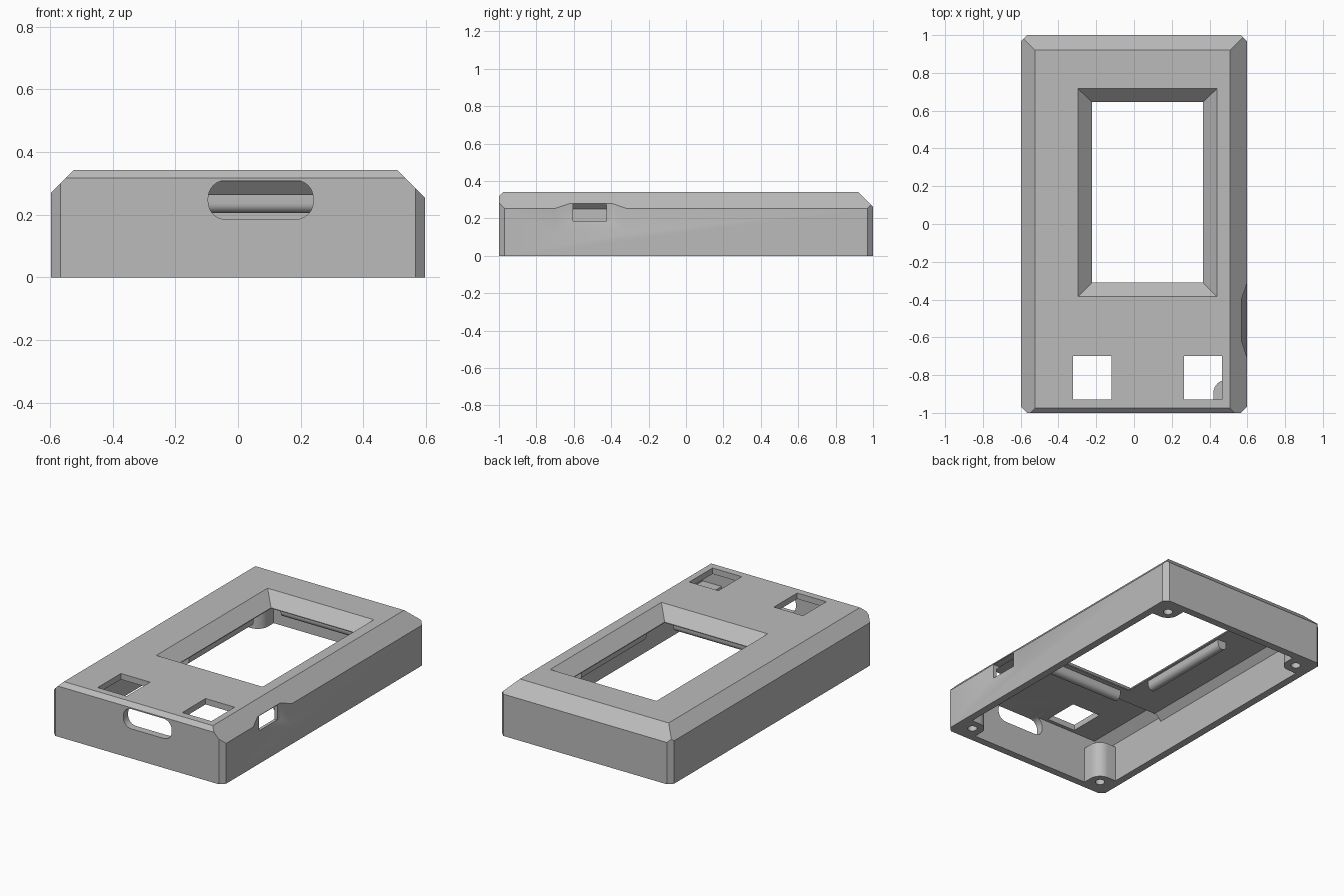
import bpy, bmesh
from math import sin, cos, pi
from mathutils import Vector

cube = bpy.data.objects.get("Cube")
if cube:
    bpy.data.objects.remove(cube, do_unlink=True)

grey = bpy.data.materials.new("plain grey")
grey.use_nodes = True
COLOUR = (0.5, 0.5, 0.5, 1)
grey.diffuse_color = COLOUR
grey.node_tree.nodes["Principled BSDF"].inputs["Base Color"].default_value = COLOUR


def hull(name, points):
    """Convex solid around a set of points."""
    bm = bmesh.new()
    for p in points:
        bm.verts.new(p)
    res = bmesh.ops.convex_hull(bm, input=bm.verts)
    loose = {v for v in res["geom_interior"] + res["geom_unused"]
             if isinstance(v, bmesh.types.BMVert)}
    bmesh.ops.delete(bm, geom=list(loose), context="VERTS")
    bmesh.ops.dissolve_limit(bm, angle_limit=0.01, verts=bm.verts, edges=bm.edges)
    bmesh.ops.recalc_face_normals(bm, faces=bm.faces)
    mesh = bpy.data.meshes.new(name)
    bm.to_mesh(mesh)
    bm.free()
    mesh.materials.append(grey)
    ob = bpy.data.objects.new(name, mesh)
    bpy.context.collection.objects.link(ob)
    return ob


def rect(x0, x1, y0, y1, z):
    return [(x, y, z) for x in (x0, x1) for y in (y0, y1)]


def box(name, x0, x1, y0, y1, z0, z1):
    return hull(name, rect(x0, x1, y0, y1, z0) + rect(x0, x1, y0, y1, z1))


def circle(r, n=24):
    return [(r * cos(2 * pi * i / n), r * sin(2 * pi * i / n)) for i in range(n)]


def apply_boolean(target, cutter, operation="DIFFERENCE"):
    cutter.hide_render = True
    mod = target.modifiers.new("cut", "BOOLEAN")
    mod.operation = operation
    mod.solver = "EXACT"
    mod.object = cutter
    with bpy.context.temp_override(object=target, active_object=target):
        bpy.ops.object.modifier_apply(modifier=mod.name)
    bpy.data.objects.remove(cutter, do_unlink=True)


def trim(ob, point, normal):
    """Slice a convex solid with a plane and close the cut."""
    bm = bmesh.new()
    bm.from_mesh(ob.data)
    geom = bm.verts[:] + bm.edges[:] + bm.faces[:]
    res = bmesh.ops.bisect_plane(bm, geom=geom, plane_co=point, plane_no=normal,
                                 clear_outer=True)
    edges = [e for e in res["geom_cut"] if isinstance(e, bmesh.types.BMEdge)]
    bmesh.ops.contextual_create(bm, geom=edges)
    bmesh.ops.recalc_face_normals(bm, faces=bm.faces)
    bm.to_mesh(ob.data)
    bm.free()


# Outer body with bevelled roof edges and clipped corners
W, L, H = 0.597, 1.0, 0.342
shell = box("case_shell", -W, W, -L, L, 0, H)
trim(shell, (0.508, 0, H), Vector((1, 0, 1)))
trim(shell, (-0.524, 0, H), Vector((-1, 0, 1)))
trim(shell, (0, 0.92, H), Vector((0, 1, 1)))
trim(shell, (0, -0.975, H), Vector((0, -1, 1)))
for sx in (-1, 1):
    for sy in (-1, 1):
        trim(shell, (sx * (W - 0.03), sy * L, 0), Vector((sx, sy, 0)))

# Hollow underside: main bay, then the higher front bay
IX, IY = 0.55, 0.953
apply_boolean(shell, hull("main_bay", rect(-IX, IX, -IY, IY, -0.1)
                          + rect(-IX, IX, -IY, IY, 0.22)
                          + rect(-IX + .04, IX - .04, -IY + .04, IY - .04, 0.262)))
apply_boolean(shell, hull("front_bay", rect(-IX, IX, -IY, -0.41, 0.2)
                          + rect(-IX, IX, -IY, -0.41, 0.25)
                          + rect(-.495, .495, -IY, -0.46, 0.305)))

# Screen window with sloping sides
apply_boolean(shell, hull("window_cut", rect(-.222, .365, -.31, .645, 0.267)
                          + rect(-.297, .44, -.385, .717, H)
                          + rect(-.297, .44, -.385, .717, H + 0.05)))
apply_boolean(shell, box("window_throat", -.222, .365, -.31, .645, 0.2, 0.28))

# Two button holes
for x in (-0.322, 0.265):
    apply_boolean(shell, box("button_cut", x, x + 0.202, -0.93, -0.70, 0.2, 0.4))

# Rounded slot through the front wall
R = 0.055
apply_boolean(shell, hull("slot_cut", [
    (cx + a, y, cz + b) for a, b in circle(R) for y in (-1.1, -0.9)
    for cx in (-.095 + R, .24 - R) for cz in (.185 + R, .309 - R)]))

# Scooped port in the left wall
scoop = [(x, y, z) for x, y0, y1, z0 in ((0.57, -.62, -.395, .18), (0.63, -.80, -.225, .05))
         for y in (y0, y1) for z in (z0, 0.4)]
apply_boolean(shell, hull("port_scoop", scoop))
apply_boolean(shell, box("port_cut", 0.5, 0.7, -0.605, -0.425, 0.185, 0.277))

# Corner screw posts, rounded on the inside
for sx, nx in ((-1, "right"), (1, "left")):
    for sy, ny in ((-1, "front"), (1, "back")):
        cx, cy = sx * 0.49, sy * 0.895
        plan = [(cx + a, cy + b) for a, b in circle(0.07, 32)]
        ex, ey = sx * (IX + 0.01), sy * (IY + 0.01)
        plan += [(ex, ey), (ex, cy - sy * 0.07), (cx - sx * 0.07, ey)]
        post = hull(f"{ny}_{nx}_screw_post",
                    [(x, y, z) for x, y in plan for z in (0, 0.23)])
        apply_boolean(post, hull("screw_cut", [
            (cx + a, cy + b, z) for a, b in circle(0.028) for z in (-0.1, 0.18)]))
        apply_boolean(shell, post, "UNION")


def clip(name, start, end):
    """Rounded retaining rail under the roof, along x or y."""
    along_x = start[1] == end[1]
    pts = []
    for px, py in (start, end):
        for a, b in circle(0.03):
            dx, dy = (0, a) if along_x else (a, 0)
            pts += [(px + dx, py + dy, 0.235 + b), (px + dx, py + dy, 0.266)]
    return hull(name, pts)


# Screen retaining clips around the window
clips = [clip("right_screen_clip", (-.265, -.15), (-.265, .49)),
         clip("left_screen_clip", (.41, -.15), (.41, .49)),
         clip("front_screen_clip", (-.18, -.37), (.325, -.37)),
         clip("back_screen_clip", (-.18, .71), (.325, .71))]

# Smooth the round surfaces, keep hard edges
for ob in [shell] + clips:
    bpy.ops.object.select_all(action="DESELECT")
    ob.select_set(True)
    bpy.context.view_layer.objects.active = ob
    bpy.ops.object.shade_smooth_by_angle(angle=pi / 7)
